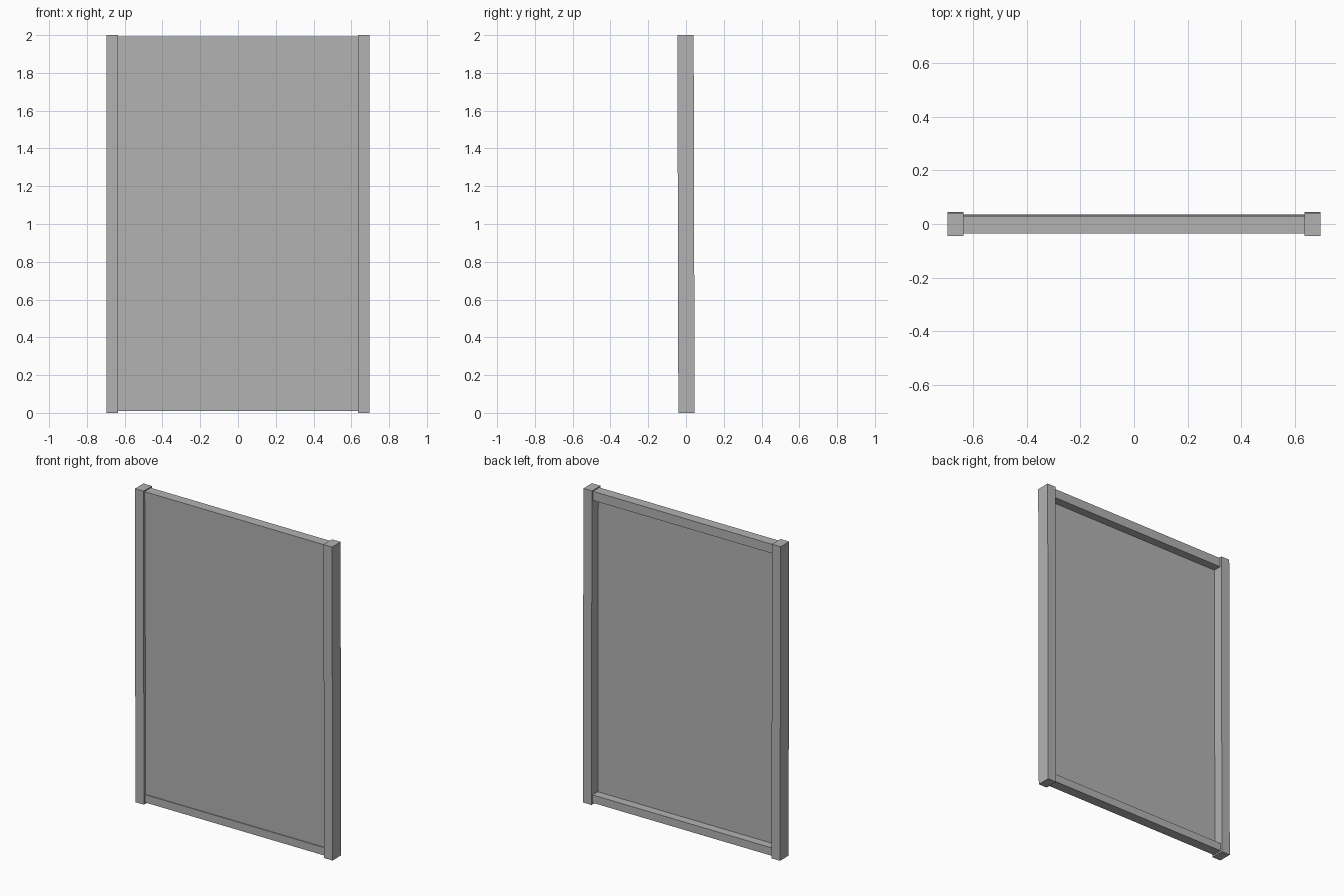
import bpy
import bmesh
from mathutils import Matrix, Vector

cube = bpy.data.objects.get("Cube")
if cube:
    bpy.data.objects.remove(cube, do_unlink=True)

# Single plain grey
grey = bpy.data.materials.new("plain grey")
grey.use_nodes = True
colour = (0.45, 0.45, 0.45, 1)
grey.diffuse_color = colour
grey.node_tree.nodes["Principled BSDF"].inputs["Base Color"].default_value = colour

# Slight forward lean of the whole frame
lean = Matrix.Identity(4)
lean[1][2] = -0.0025
lean[1][3] = 0.0025


def box(name, low, high):
    """Box between two opposite corners."""
    low, high = Vector(low), Vector(high)
    bm = bmesh.new()
    bmesh.ops.create_cube(bm, size=1)
    bmesh.ops.scale(bm, vec=high - low, verts=bm.verts)
    bmesh.ops.translate(bm, vec=(low + high) / 2, verts=bm.verts)
    bmesh.ops.transform(bm, matrix=lean, verts=bm.verts)
    mesh = bpy.data.meshes.new(name)
    bm.to_mesh(mesh)
    bm.free()
    mesh.materials.append(grey)
    obj = bpy.data.objects.new(name, mesh)
    bpy.context.collection.objects.link(obj)
    return obj


OUTER, INNER = 0.695, 0.635
POST_Y, RAIL_Y = 0.043, 0.032

# Side posts, full height
box("right_post", (-OUTER, -POST_Y, 0), (-INNER, POST_Y, 2))
box("left_post", (INNER, -POST_Y, 0), (OUTER, POST_Y, 2))

# Thinner rails between the posts
box("bottom_rail", (-INNER, -RAIL_Y, 0.01), (INNER, RAIL_Y, 0.06))
box("top_rail", (-INNER, -RAIL_Y, 1.935), (INNER, RAIL_Y, 1.993))

# Thin panel set near the front
box("panel", (-INNER, -0.027, 0.06), (INNER, -0.021, 1.935))
